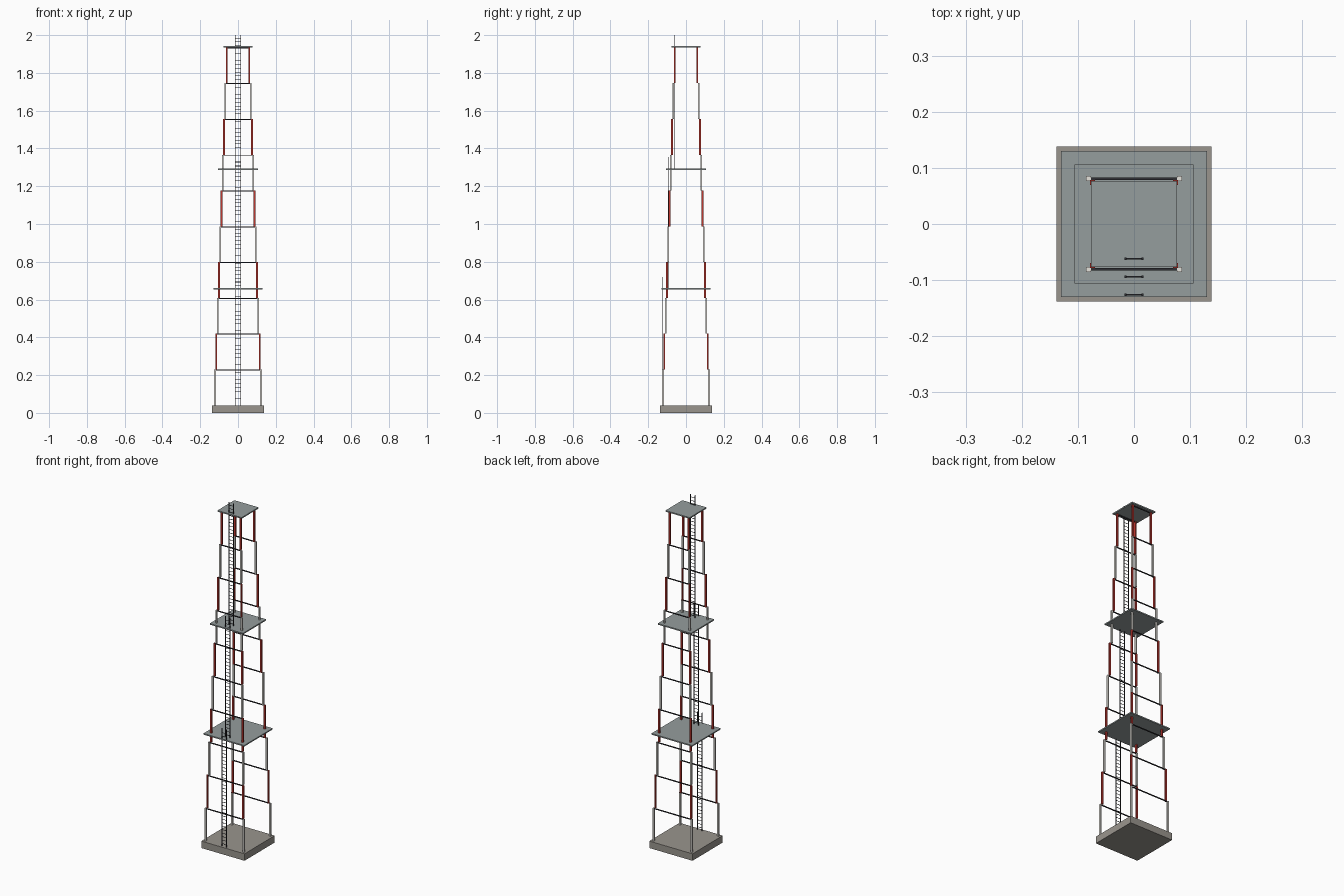
import bpy, bmesh
from mathutils import Matrix

if "Cube" in bpy.data.objects:
    bpy.data.objects.remove(bpy.data.objects["Cube"])


def material(name, rgb):
    m = bpy.data.materials.new(name)
    m.diffuse_color = (*rgb, 1)
    m.use_nodes = True
    m.node_tree.nodes["Principled BSDF"].inputs["Base Color"].default_value = m.diffuse_color
    return m


RED = material("red_paint", (0.55, 0.04, 0.03))
WHITE = material("white_paint", (0.80, 0.78, 0.73))
DARK = material("dark_steel", (0.03, 0.03, 0.035))
DECK = material("deck_steel", (0.30, 0.34, 0.34))
CONCRETE = material("concrete", (0.32, 0.30, 0.27))


def boxes(name, items, mat):
    """One object from (centre, size) boxes."""
    bm = bmesh.new()
    for c, s in items:
        bmesh.ops.create_cube(bm, size=1, matrix=Matrix.Translation(c) @ Matrix.Diagonal((*s, 1)))
    me = bpy.data.meshes.new(name)
    bm.to_mesh(me)
    bm.free()
    me.materials.append(mat)
    ob = bpy.data.objects.new(name, me)
    bpy.context.collection.objects.link(ob)
    return ob


BASE_TOP, STEP, LEVELS = 0.04, 0.1895, 10
LEG, BAR = 0.009, 0.005

# concrete footing
boxes("footing", [((0, 0, BASE_TOP / 2), (0.276, 0.276, BASE_TOP))], CONCRETE)

# stepped leg sections in alternating colours, with cross bars front and back
for i in range(LEVELS):
    h = 0.1215 - 0.0068 * i
    z0 = BASE_TOP + STEP * i
    z1 = z0 + STEP
    legs = [((sx * h, sy * h, (z0 + z1) / 2), (LEG, LEG, STEP))
            for sx in (-1, 1) for sy in (-1, 1)]
    boxes(f"leg_section_{i + 1}", legs, RED if i % 2 else WHITE)
    bars = [((0, s * h, z1 - BAR / 2), (2 * h, BAR, BAR)) for s in (-1, 1)]
    boxes(f"cross_bars_{i + 1}", bars, DARK)

# platforms
for i, (z, half) in enumerate([(0.657, 0.130), (1.289, 0.106), (1.938, 0.077)]):
    boxes(f"platform_{i + 1}", [((0, 0, z), (2 * half, 2 * half, 0.007))], DECK)

# ladders, one per storey, each reaching above its platform
for i, (y, z0, z1) in enumerate([(-0.126, 0.04, 0.72), (-0.094, 0.657, 1.355), (-0.062, 1.289, 2.0)]):
    parts = [((s * 0.015, y, (z0 + z1) / 2), (0.003, 0.004, z1 - z0)) for s in (-1, 1)]
    n = int((z1 - z0) / 0.02)
    parts += [((0, y, z0 + 0.02 * k - 0.005), (0.03, 0.002, 0.002)) for k in range(1, n + 1)]
    boxes(f"ladder_{i + 1}", parts, DARK)
